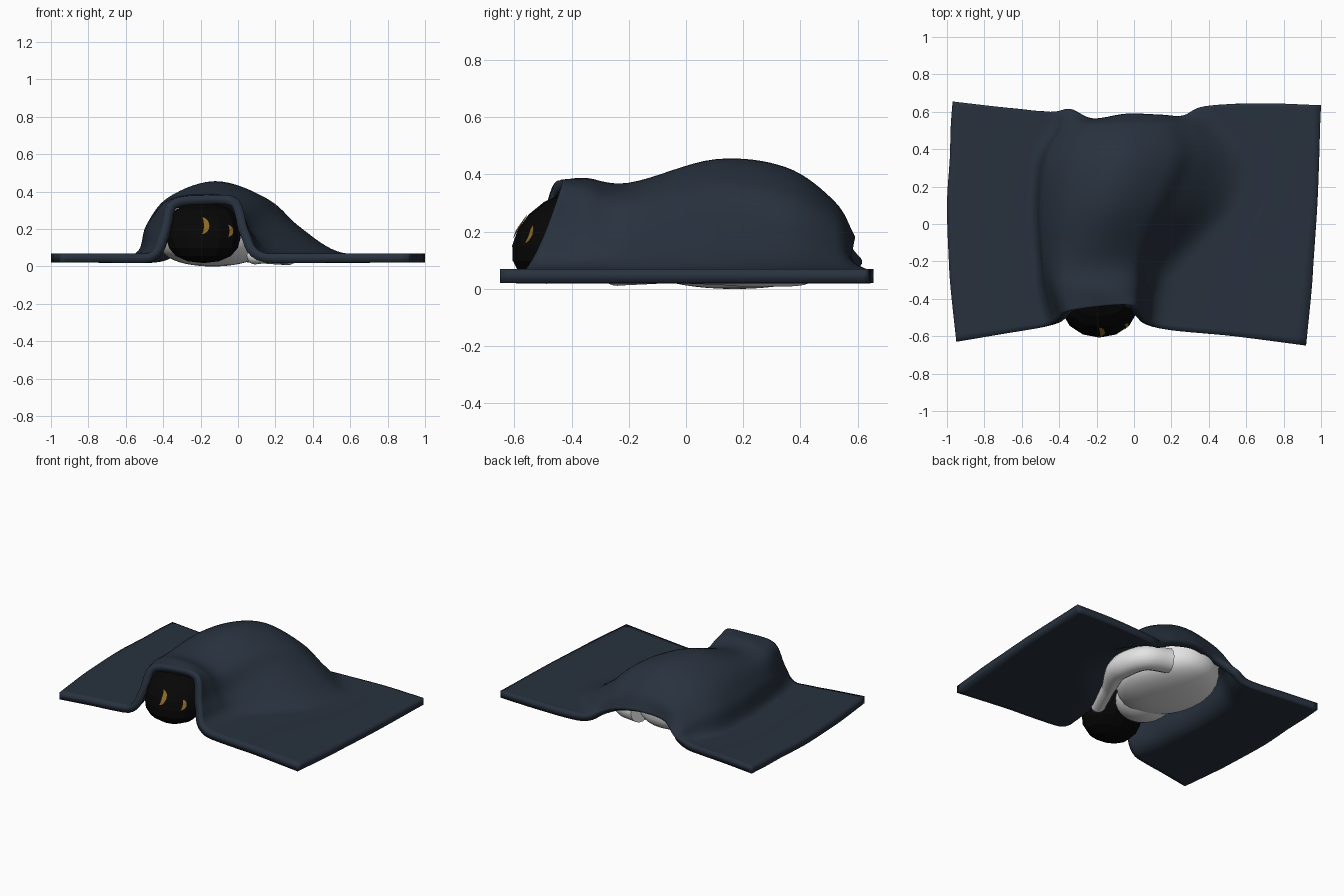
import bpy, bmesh, math
from mathutils import Vector
from mathutils.bvhtree import BVHTree

if "Cube" in bpy.data.objects:
    bpy.data.objects.remove(bpy.data.objects["Cube"])


def material(name, rgb):
    m = bpy.data.materials.new(name)
    m.diffuse_color = (*rgb, 1)
    m.use_nodes = True
    m.node_tree.nodes["Principled BSDF"].inputs["Base Color"].default_value = m.diffuse_color
    return m


NAVY = material("navy cloth", (0.021, 0.031, 0.048))
WHITE = material("white fur", (0.78, 0.78, 0.78))
BLACK = material("black fur", (0.002, 0.002, 0.002))
GOLD = material("gold eye", (0.28, 0.145, 0.02))


def add_mesh(name, verts, faces, mat, smooth=True):
    me = bpy.data.meshes.new(name)
    me.from_pydata(verts, [], faces)
    me.materials.append(mat)
    ob = bpy.data.objects.new(name, me)
    bpy.context.collection.objects.link(ob)
    if smooth:
        bpy.ops.object.select_all(action='DESELECT')
        ob.select_set(True)
        bpy.context.view_layer.objects.active = ob
        bpy.ops.object.shade_smooth_by_angle(angle=math.radians(50))
    return ob


def ball(name, centre, radii, mat, seg=32, rings=20, smooth=True):
    bpy.ops.mesh.primitive_uv_sphere_add(segments=seg, ring_count=rings, radius=1)
    ob = bpy.context.object
    ob.name = name
    for v in ob.data.vertices:
        v.co = Vector([c + r * k for c, r, k in zip(centre, radii, v.co)])
    ob.data.materials.append(mat)
    if smooth:
        bpy.ops.object.shade_smooth_by_angle(angle=math.radians(50))
    return ob


def spline(pts, n):
    """Smooth curve through points, n samples per span."""
    p = [2 * pts[0] - pts[1]] + pts + [2 * pts[-1] - pts[-2]]
    out = []
    for i in range(1, len(p) - 2):
        a, b, c, d = p[i - 1:i + 3]
        for k in range(n):
            t = k / n
            out.append(0.5 * (2 * b + (c - a) * t + (2 * a - 5 * b + 4 * c - d) * t * t
                              + (3 * b - a - 3 * c + d) * t ** 3))
    return out + [pts[-1].copy()]


# Blanket: rows of cross-sections from front hem to back hem
# each row: y, left edge x, right edge x, then hump points (x, z)
ROWS = [
    (-.62, -.95, .92, [(-.48, .07), (-.41, .18), (-.36, .35), (-.17, .38), (0, .36), (.06, .18), (.15, .07)]),
    (-.35, -.98, .95, [(-.52, .07), (-.46, .20), (-.39, .345), (-.2, .388), (-.01, .345), (.07, .18), (.18, .07)]),
    (-.20, -.99, .96, [(-.53, .07), (-.48, .22), (-.39, .34), (-.2, .37), (0, .31), (.1, .17), (.25, .07)]),
    (.10, -1.0, .98, [(-.55, .07), (-.49, .22), (-.37, .37), (-.14, .453), (.09, .38), (.23, .25), (.48, .08)]),
    (.35, -.985, .99, [(-.53, .07), (-.46, .22), (-.32, .35), (-.07, .425), (.18, .34), (.33, .21), (.53, .08)]),
    (.52, -.98, .995, [(-.45, .07), (-.37, .17), (-.26, .26), (-.05, .305), (.15, .26), (.3, .16), (.46, .07)]),
    (.62, -.97, 1.0, [(-.45, .07), (-.34, .10), (-.22, .16), (-.04, .185), (.14, .15), (.26, .10), (.38, .07)]),
]
FRONT = [-.63, -.59, -.55, -.52, -.47, -.44, -.435, -.50, -.56, -.60, -.65]
BACK = [.655, .625, .60, .615, .565, .59, .585, .58, .63, .645, .635]
ctrl = []
for i, (y, xl, xr, hump) in enumerate(ROWS):
    pts = [(xl, .07), ((xl + hump[0][0]) / 2, .07)] + hump + [((xr + hump[-1][0]) / 2, .07), (xr, .07)]
    ys = FRONT if i == 0 else BACK if i == 6 else [y] * 11
    ctrl.append([Vector((x, yy, z)) for (x, z), yy in zip(pts, ys)])
fine_rows = [spline(r, 7) for r in ctrl]
cols = [spline(list(c), 8) for c in zip(*fine_rows)]
nc, nr = len(cols), len(cols[0])
verts = [(p.x, p.y, max(p.z, .068)) for c in cols for p in c]
faces = [(i * nr + j, (i + 1) * nr + j, (i + 1) * nr + j + 1, i * nr + j + 1)
         for i in range(nc - 1) for j in range(nr - 1)]
blanket = add_mesh("blanket", verts, faces, NAVY)
sol = blanket.modifiers.new("thickness", 'SOLIDIFY')
sol.thickness = .049
sol.offset = -1

# Two flat patches sewn to the blanket
for name, pts in (("triangle_patch", [(-.77, .55), (-.71, .49), (-.69, .60)]),
                  ("kite_patch", [(.58, -.40), (.64, -.55), (.69, -.30), (.62, -.30)])):
    add_mesh(name, [(x, y, .073) for x, y in pts], [tuple(range(len(pts)))], NAVY, False)

# Sleeping body under the blanket, its underside flattened by its weight
body = ball("body", (-.135, .17, .195), (.295, .37, .19), WHITE, 40, 24)
for v in body.data.vertices:
    k = (.195 - v.co.z) / .19
    if k > 0:
        v.co.z = .195 - .195 * k ** .55
ball("chest", (-.2, -.13, .165), (.18, .2, .14), WHITE)

# Tail curled along the right side, tapering to the front
cu = bpy.data.curves.new("tail", 'CURVE')
cu.dimensions = '3D'
cu.bevel_depth = .08
cu.bevel_resolution = 5
cu.use_fill_caps = True
sp = cu.splines.new('POLY')
path = spline([Vector(p) for p in ((.06, .42, .10), (.22, .36, .088), (.26, .16, .084),
                                   (.17, -.05, .065), (.09, -.24, .055))], 6)
sp.points.add(len(path) - 1)
for i, (p, q) in enumerate(zip(sp.points, path)):
    p.co = (*q, 1)
    t = i / (len(path) - 1)
    p.radius = 1 - .45 * min(1, max(0, t - .45) / .3)
cu.materials.append(WHITE)
tail = bpy.data.objects.new("tail", cu)
bpy.context.collection.objects.link(tail)
ball("tail_tip", (.09, -.24, .055), (.044, .055, .044), WHITE, 16, 10)

# Faceted head with a sloping face
head = ball("head", (-.185, -.43, .18), (.205, .17, .162), BLACK, 14, 9, False)
for v in head.data.vertices:
    k = abs((v.co.z - .18) / .162)
    v.co.x = -.185 + (v.co.x + .185) * (1 + .25 * k * k)
    v.co.y += (v.co.z - .18) * .35

# Crescent eyes laid on the face
bm = bmesh.new()
bm.from_mesh(head.data)
tree = BVHTree.FromBMesh(bm)
for name, cx, cz, w, h in (("right_eye", -.195, .218, .042, .045), ("left_eye", -.055, .19, .03, .032)):
    verts, n = [], 10
    for i in range(n + 1):
        a = -math.pi / 2 + math.pi * i / n
        for bulge in (.3, 1):
            x, z = cx + w * bulge * math.cos(a), cz + h * math.sin(a)
            hit = tree.ray_cast(Vector((x, -2, z)), Vector((0, 1, 0)))[0]
            verts.append((x, (hit.y if hit else -.5) - .006, z))
    add_mesh(name, verts, [(2 * i, 2 * i + 1, 2 * i + 3, 2 * i + 2) for i in range(n)], GOLD, False)
bm.free()
